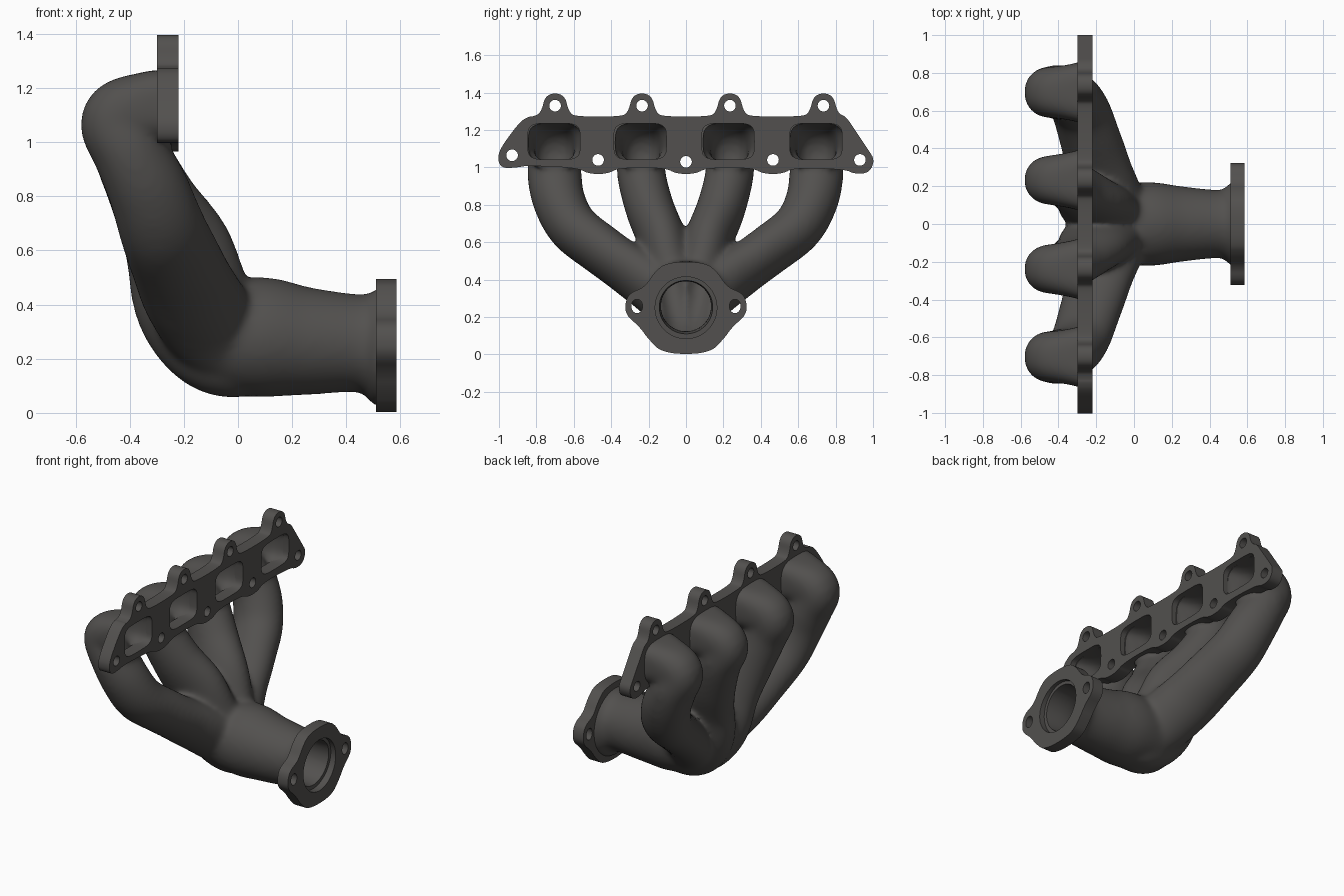
import bpy, bmesh, math
from mathutils import Vector

if "Cube" in bpy.data.objects:
    bpy.data.objects.remove(bpy.data.objects["Cube"])

iron = bpy.data.materials.new("cast iron grey")
iron.diffuse_color = (0.085, 0.081, 0.077, 1)
iron.use_nodes = True
iron.node_tree.nodes["Principled BSDF"].inputs["Base Color"].default_value = iron.diffuse_color


def catmull(pts, steps=8):
    p = [Vector(q) for q in pts]
    p = [p[0] * 2 - p[1]] + p + [p[-1] * 2 - p[-2]]
    out = []
    for i in range(1, len(p) - 2):
        a, b, c, d = p[i - 1:i + 3]
        for k in range(steps):
            t = k / steps
            out.append(0.5 * (2 * b + (c - a) * t + (2 * a - 5 * b + 4 * c - d) * t * t
                              + (3 * b - a - 3 * c + d) * t ** 3))
    return out + [p[-2]]


def sweep(bm, pts, sides=36):
    """Tube along (x, y, z, half width, half depth, squareness) points."""
    path = catmull(pts)
    rings = []
    for i, q in enumerate(path):
        c = q.xyz if len(q) == 3 else Vector(q[:3])
        t = Vector(path[min(i + 1, len(path) - 1)][:3]) - Vector(path[max(i - 1, 0)][:3])
        t.normalize()
        up = t.cross(Vector((0, 1, 0))).normalized()
        side = up.cross(t)
        ring = []
        for k in range(sides):
            a = 2 * math.pi * k / sides
            u, v = math.cos(a), math.sin(a)
            u = math.copysign(abs(u) ** (2 / q[5]), u)
            v = math.copysign(abs(v) ** (2 / q[5]), v)
            ring.append(bm.verts.new(c + side * u * q[3] + up * v * q[4]))
        rings.append(ring)
    for r, s in zip(rings, rings[1:]):
        for k in range(sides):
            j = (k + 1) % sides
            bm.faces.new((r[k], r[j], s[j], s[k]))
    bm.faces.new(rings[0])
    bm.faces.new(rings[-1])


def prism(bm, outline, x0, x1):
    a = [bm.verts.new((x0, y, z)) for y, z in outline]
    b = [bm.verts.new((x1, y, z)) for y, z in outline]
    n = len(a)
    for k in range(n):
        bm.faces.new((a[k], a[(k + 1) % n], b[(k + 1) % n], b[k]))
    bm.faces.new(a)
    bm.faces.new(b)


def rounded(pts, rounds=3):
    for _ in range(rounds):
        out = []
        for (ay, az), (by, bz) in zip(pts, pts[1:] + pts[:1]):
            out += [(ay * .75 + by * .25, az * .75 + bz * .25),
                    (ay * .25 + by * .75, az * .25 + bz * .75)]
        pts = out
    return pts


def oval(y, z, ry, rz, n=2, sides=40):
    out = []
    for k in range(sides):
        u, v = math.cos(2 * math.pi * k / sides), math.sin(2 * math.pi * k / sides)
        out.append((y + ry * math.copysign(abs(u) ** (2 / n), u),
                    z + rz * math.copysign(abs(v) ** (2 / n), v)))
    return out


def make(name, bm):
    bmesh.ops.recalc_face_normals(bm, faces=bm.faces)
    me = bpy.data.meshes.new(name)
    bm.to_mesh(me)
    bm.free()
    ob = bpy.data.objects.new(name, me)
    bpy.context.collection.objects.link(ob)
    me.materials.append(iron)
    return ob


def apply_mods(ob):
    dg = bpy.context.evaluated_depsgraph_get()
    me = bpy.data.meshes.new_from_object(ob.evaluated_get(dg))
    ob.modifiers.clear()
    ob.data = me


def fuse(ob, size, smooth):
    m = ob.modifiers.new("fuse", 'REMESH')
    m.mode, m.voxel_size = 'VOXEL', size
    s = ob.modifiers.new("blend", 'SMOOTH')
    s.factor, s.iterations = 0.5, smooth
    apply_mods(ob)


def cut(ob, cutter, angle):
    m = ob.modifiers.new("cut", 'BOOLEAN')
    m.operation, m.solver, m.object = 'DIFFERENCE', 'MANIFOLD', cutter
    apply_mods(ob)
    bpy.data.objects.remove(cutter)
    bpy.ops.object.select_all(action='DESELECT')
    bpy.context.view_layer.objects.active = ob
    ob.select_set(True)
    bpy.ops.object.shade_smooth_by_angle(angle=math.radians(angle))


# Runner centrelines: x, y, z, half width, half depth, squareness
outer = [(-.25, .70, 1.135, .175, .135, 4), (-.33, .70, 1.13, .15, .13, 3),
         (-.44, .70, 1.08, .135, .14, 2.2), (-.395, .70, .96, .145, .14, 2),
         (-.33, .675, .82, .14, .15, 2), (-.28, .60, .68, .135, .16, 2),
         (-.23, .45, .56, .13, .17, 2), (-.17, .27, .43, .13, .18, 2),
         (-.08, .10, .31, .14, .18, 2), (.05, .02, .26, .15, .18, 2)]
inner = [(-.25, .235, 1.135, .175, .135, 4), (-.33, .235, 1.13, .15, .13, 3),
         (-.44, .235, 1.08, .13, .14, 2.2), (-.395, .235, .96, .13, .14, 2),
         (-.31, .19, .78, .13, .16, 2), (-.22, .12, .60, .13, .20, 2),
         (-.16, .07, .40, .14, .22, 2), (-.05, .03, .28, .15, .22, 2),
         (.10, .01, .28, .15, .20, 2)]
collector = [(-.12, .285, .20), (.08, .28, .222), (.25, .265, .20), (.43, .258, .181),
             (.48, .255, .19), (.52, .252, .225), (.55, .25, .225)]
bore = [(-.12, .285, .16), (.08, .28, .18), (.25, .265, .16), (.40, .258, .135), (.62, .25, .15)]

# Body: four runners and the collector, fused and hollowed
shell, hollow = bmesh.new(), bmesh.new()
for run in (outer, inner):
    for s in (1, -1):
        pts = [(x, y * s - .003, z, a, b, n) for x, y, z, a, b, n in run]
        sweep(shell, pts)
        core = [(x, y, z, a - .033, b - .033, n) for x, y, z, a, b, n in pts]
        sweep(hollow, [(-.19,) + core[0][1:]] + core)
sweep(shell, [(x, 0, z, r, r, 2) for x, z, r in collector])
sweep(hollow, [(x, 0, z, r, r, 2) for x, z, r in bore])
body = make("runners_and_collector", shell)
core = make("hollow_cutter", hollow)
fuse(body, .014, 18)
fuse(core, .016, 6)
cut(body, core, 50)

# Head flange with lugs, bolt holes and four ports
lugs = (-.70, -.235, .235, .735)
outline = [(-1.005, 1.03), (-1.0, 1.09), (-.93, 1.19), (-.88, 1.25), (-.84, 1.272)]
for c in lugs:
    outline += [(c - .12, 1.272), (c - .075, 1.29), (c - .05, 1.395),
                (c + .05, 1.395), (c + .075, 1.29), (c + .12, 1.272)]
outline += [(.89, 1.22), (.97, 1.1), (1.01, 1.04), (.98, .97), (.90, .965), (.85, .99)]
for c in (.465, 0, -.47):
    outline += [(c + .11, .998), (c + .05, .965), (c - .05, .965), (c - .11, .998)]
outline += [(-.85, 1.01), (-.9, 1.0), (-.98, .995)]
bm, holes = bmesh.new(), bmesh.new()
prism(bm, rounded(outline), -.30, -.22)
for y, z in [(c, 1.33) for c in lugs] + [(-.93, 1.065), (-.47, 1.04), (0, 1.03), (.465, 1.04), (.93, 1.04)]:
    prism(holes, oval(y, z, .031, .031), -.4, -.1)
for y in (-.706, -.245, .225, .695):
    prism(holes, oval(y, 1.139, .14, .097, 4.5), -.4, -.1)
cut(make("head_flange", bm), make("head_flange_cutter", holes), 35)

# Outlet flange with two ears
half = [(.10, .495), (.17, .44), (.22, .36), (.30, .33), (.325, .28),
        (.322, .21), (.25, .15), (.20, .08), (.12, .003)]
outline = half + [(-y, z) for y, z in reversed(half)]
bm, holes = bmesh.new(), bmesh.new()
prism(bm, rounded(outline), .51, .585)
prism(holes, oval(0, .25, .165, .165, sides=64), .4, .7)
for s in (1, -1):
    prism(holes, oval(s * .262, .258, .03, .037), .4, .7)
cut(make("outlet_flange", bm), make("outlet_flange_cutter", holes), 35)
